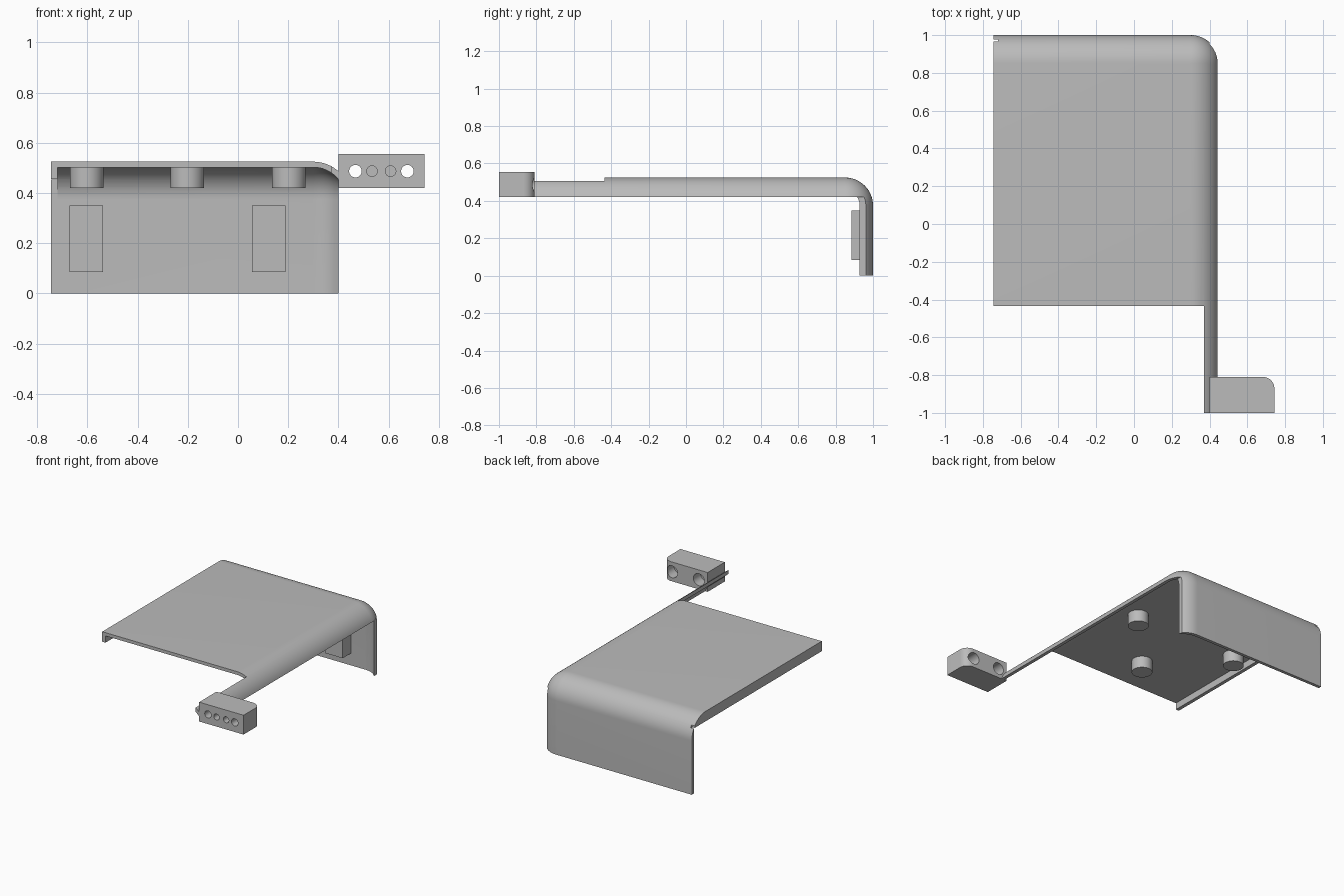
import bpy, bmesh, math
from mathutils import Matrix

cube = bpy.data.objects.get("Cube")
if cube:
    bpy.data.objects.remove(cube, do_unlink=True)

grey = bpy.data.materials.new("plain grey")
grey.use_nodes = True
grey.diffuse_color = (0.5, 0.5, 0.5, 1)
grey.node_tree.nodes["Principled BSDF"].inputs["Base Color"].default_value = (0.5, 0.5, 0.5, 1)


def finish_mesh(bm, name):
    mesh = bpy.data.meshes.new(name)
    bmesh.ops.recalc_face_normals(bm, faces=bm.faces)
    bm.to_mesh(mesh)
    bm.free()
    mesh.materials.append(grey)
    ob = bpy.data.objects.new(name, mesh)
    bpy.context.collection.objects.link(ob)
    return ob


def box(name, low, high, radius=0, rounded=None):
    """Box between two corners; rounds the edges chosen by a rule on their two ends."""
    bm = bmesh.new()
    bmesh.ops.create_cube(bm, size=1)
    for v in bm.verts:
        v.co = [(l + h) / 2 + c * (h - l) for l, h, c in zip(low, high, v.co)]
    if radius:
        edges = [e for e in bm.edges if rounded(e)]
        bmesh.ops.bevel(bm, geom=edges, offset=radius, segments=16,
                        profile=0.5, affect='EDGES')
    return finish_mesh(bm, name)


def cylinder(name, centre, radius, depth, along_y=False):
    bm = bmesh.new()
    turn = Matrix.Rotation(math.pi / 2, 4, 'X') if along_y else Matrix()
    bmesh.ops.create_cone(bm, cap_ends=True, segments=40, radius1=radius, radius2=radius,
                          depth=depth, matrix=Matrix.Translation(centre) @ turn)
    return finish_mesh(bm, name)


def cut(ob, cutters):
    """Subtract each cutter, then bake the result and drop the cutters."""
    for c in cutters:
        c.hide_render = True
        mod = ob.modifiers.new("cut", 'BOOLEAN')
        mod.operation = 'DIFFERENCE'
        mod.solver = 'EXACT'
        mod.object = c
    graph = bpy.context.evaluated_depsgraph_get()
    ob.data = bpy.data.meshes.new_from_object(ob.evaluated_get(graph))
    ob.modifiers.clear()
    for c in cutters:
        bpy.data.objects.remove(c, do_unlink=True)


def rounded_corner_box(name, low, high, radius):
    """Rounds the three edges that meet at the high corner."""
    def at_corner(e):
        return any(all(abs(c - h) < 1e-5 for c, h in zip(v.co, high)) for v in e.verts)
    return box(name, low, high, radius, at_corner)


# Shell: rounded corner block, hollowed, then trimmed to cover, back wall and arm
wall = 0.0225
shell = rounded_corner_box("cover_shell", (-0.745, -1, 0), (0.45, 1, 0.525), 0.15)
cut(shell, [
    rounded_corner_box("hollow", (-0.72, -1.2, -0.2),
                       (0.45 - wall, 1 - wall, 0.525 - wall), 0.15 - wall),
    box("front_trim", (-0.9, -1.3, -0.3), (0.37, -0.435, 0.8)),
    box("side_trim", (0.4, -1.3, -0.3), (0.6, 1.2, 0.42)),
    box("lip_trim", (-0.9, -1.3, -0.3), (-0.72, 1 - wall, 0.455)),
    box("corner_slit", (-0.9, 0.967, 0.4), (-0.72, 0.977, 0.7)),
    cylinder("arm_relief", (0.468, -0.85, 0.487), 0.042, 0.08, True),
])

# Mounting block at the end of the arm, one upright corner rounded
block = box("mounting_block", (0.4, -1, 0.42), (0.743, -0.81, 0.555), 0.06,
            lambda e: all(v.co.x > 0.7 and v.co.y > -0.9 for v in e.verts))
drills = []
for x in (0.468, 0.675):
    drills.append(cylinder("through_hole", (x, -0.9, 0.487), 0.025, 0.5, True))
    drills.append(cylinder("counterbore", (x, -0.83, 0.487), 0.042, 0.12, True))
for x in (0.534, 0.608):
    drills.append(cylinder("blind_hole", (x, -1, 0.487), 0.021, 0.2, True))
cut(block, drills)

# Pegs under the cover
parts = [shell, block]
for side, x, y in (("right", -0.603, 0.285), ("middle", -0.202, -0.16), ("left", 0.203, 0.285)):
    parts.append(cylinder(side + "_peg", (x, y, 0.465), 0.067, 0.09))

# Pads on the inside of the back wall
for side, x in (("right", -0.605), ("left", 0.122)):
    parts.append(box(side + "_wall_pad", (x - 0.067, 0.885, 0.085), (x + 0.067, 0.985, 0.35)))

# Smooth shading with sharp edges kept
bpy.ops.object.select_all(action='DESELECT')
for ob in parts:
    ob.select_set(True)
bpy.context.view_layer.objects.active = shell
bpy.ops.object.shade_smooth_by_angle(angle=math.radians(30))
